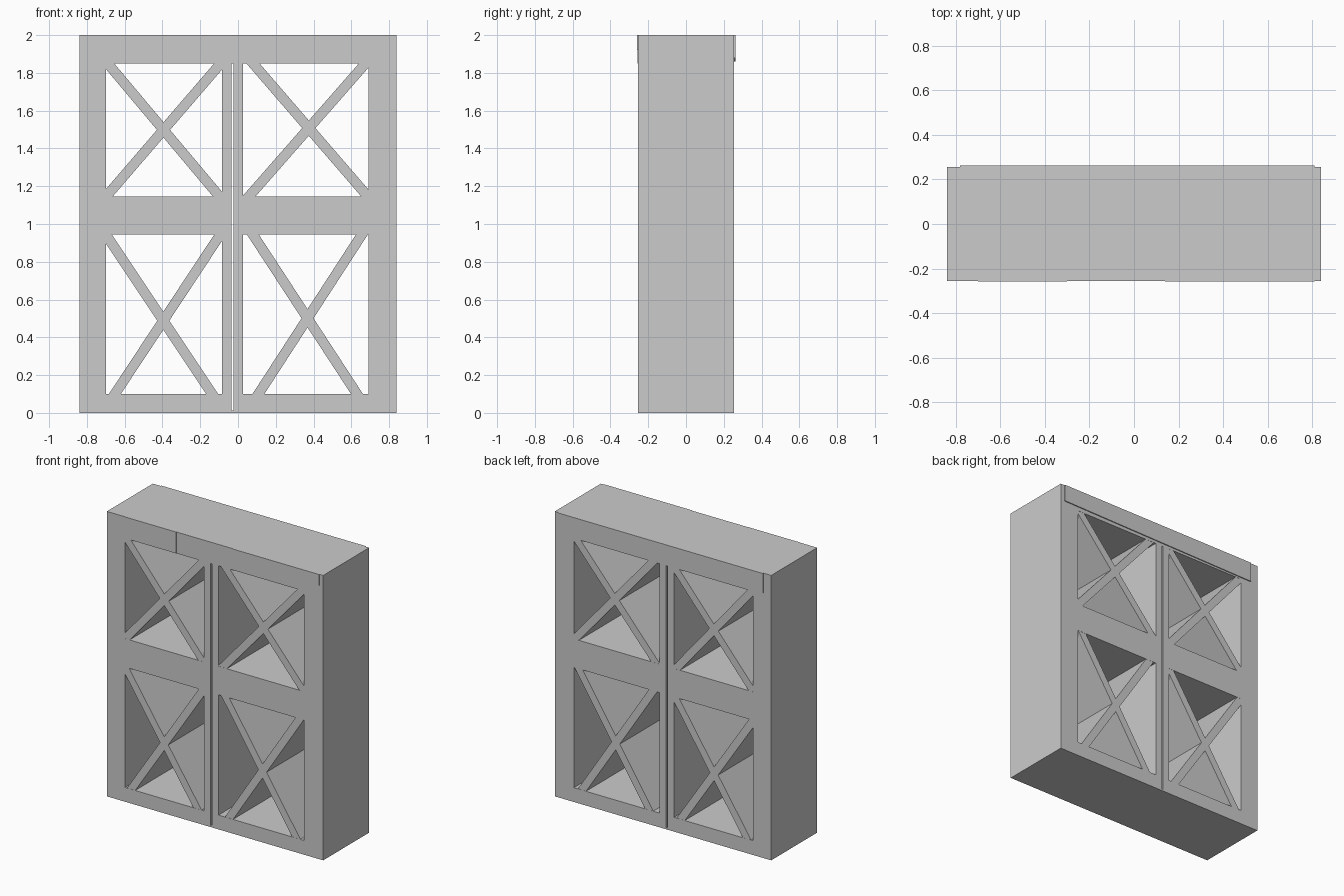
import bpy, bmesh
from math import atan2
from mathutils import Matrix, Vector

cube = bpy.data.objects.get("Cube")
if cube:
    bpy.data.objects.remove(cube, do_unlink=True)

grey = bpy.data.materials.new("plain_grey")
grey.use_nodes = True
COLOUR = (0.6, 0.6, 0.6, 1)
grey.diffuse_color = COLOUR
grey.node_tree.nodes["Principled BSDF"].inputs["Base Color"].default_value = COLOUR

HALF = 0.255          # half depth of the frames
BAR = 0.053           # thickness of the diagonal boards
LEVELS = [0, 0.10, 0.945, 1.145, 1.85, 2.0]


def finish(name, bm):
    bmesh.ops.recalc_face_normals(bm, faces=bm.faces[:])
    mesh = bpy.data.meshes.new(name)
    bm.to_mesh(mesh)
    bm.free()
    mesh.materials.append(grey)
    obj = bpy.data.objects.new(name, mesh)
    bpy.context.collection.objects.link(obj)
    return obj


def prism(name, outline, y0, y1):
    """Extrude an x-z outline through the depth."""
    bm = bmesh.new()
    face = bm.faces.new([bm.verts.new((x, y0, z)) for x, z in outline])
    out = bmesh.ops.extrude_face_region(bm, geom=[face])
    moved = [v for v in out["geom"] if isinstance(v, bmesh.types.BMVert)]
    bmesh.ops.translate(bm, verts=moved, vec=(0, y1 - y0, 0))
    return finish(name, bm)


def box(name, x0, x1, y0, y1, z0, z1):
    return prism(name, [(x0, z0), (x1, z0), (x1, z1), (x0, z1)], y0, y1)


def frame(name, xs):
    """Two-bay open frame: a grid of cells with the bays left out, made solid."""
    bm = bmesh.new()
    grid = [[bm.verts.new((x, -HALF, z)) for z in LEVELS] for x in xs]
    faces = []
    for i in range(len(xs) - 1):
        for k in range(len(LEVELS) - 1):
            if i == 1 and k in (1, 3):
                continue
            faces.append(bm.faces.new((grid[i][k], grid[i + 1][k],
                                       grid[i + 1][k + 1], grid[i][k + 1])))
    out = bmesh.ops.extrude_face_region(bm, geom=faces)
    moved = [v for v in out["geom"] if isinstance(v, bmesh.types.BMVert)]
    bmesh.ops.translate(bm, verts=moved, vec=(0, 2 * HALF, 0))
    return finish(name, bm)


def board(name, start, end):
    """Full-depth diagonal board, its ends let into the frame."""
    a, b = Vector(start), Vector(end)
    along = (b - a).normalized()
    side = Vector((-along.y, along.x)) * BAR / 2
    a, b = a - along * 0.04, b + along * 0.04
    prism(name, [a - side, b - side, b + side, a + side], -HALF + 0.001, HALF - 0.001)


# Two frames side by side, with a narrow gap closed at the top and the base
frame("right_frame", [-0.84, -0.70, -0.085, -0.035])
frame("left_frame", [-0.025, 0.027, 0.692, 0.84])
box("gap_top", -0.035, -0.025, -HALF, HALF, 1.85, 2.0)
box("gap_base", -0.035, -0.025, -HALF, HALF, 0, 0.012)

# Crossed boards: bottom-left, top-right, top-left, bottom-right of each bay
bays = {
    "right_upper": [(-0.69, 1.155), (-0.10, 1.84), (-0.69, 1.85), (-0.11, 1.16)],
    "right_lower": [(-0.652, 0.10), (-0.10, 0.935), (-0.69, 0.93), (-0.137, 0.10)],
    "left_upper": [(0.057, 1.145), (0.675, 1.85), (0.088, 1.84), (0.675, 1.16)],
    "left_lower": [(0.108, 0.10), (0.65, 0.935), (0.078, 0.945), (0.63, 0.10)],
}
for bay, (low_a, high_a, high_b, low_b) in bays.items():
    board(bay + "_rising_board", low_a, high_a)
    board(bay + "_falling_board", high_b, low_b)

# Thin trim strips along the top edge
prism("back_trim", [(-0.78, 1.86), (0.81, 1.88), (0.81, 2.0), (-0.78, 2.0)], HALF, HALF + 0.007)
box("front_left_trim", 0.14, 0.81, -HALF - 0.004, -HALF, 1.92, 2.0)
box("front_right_trim", -0.70, -0.30, -HALF - 0.002, -HALF, 1.85, 2.0)
